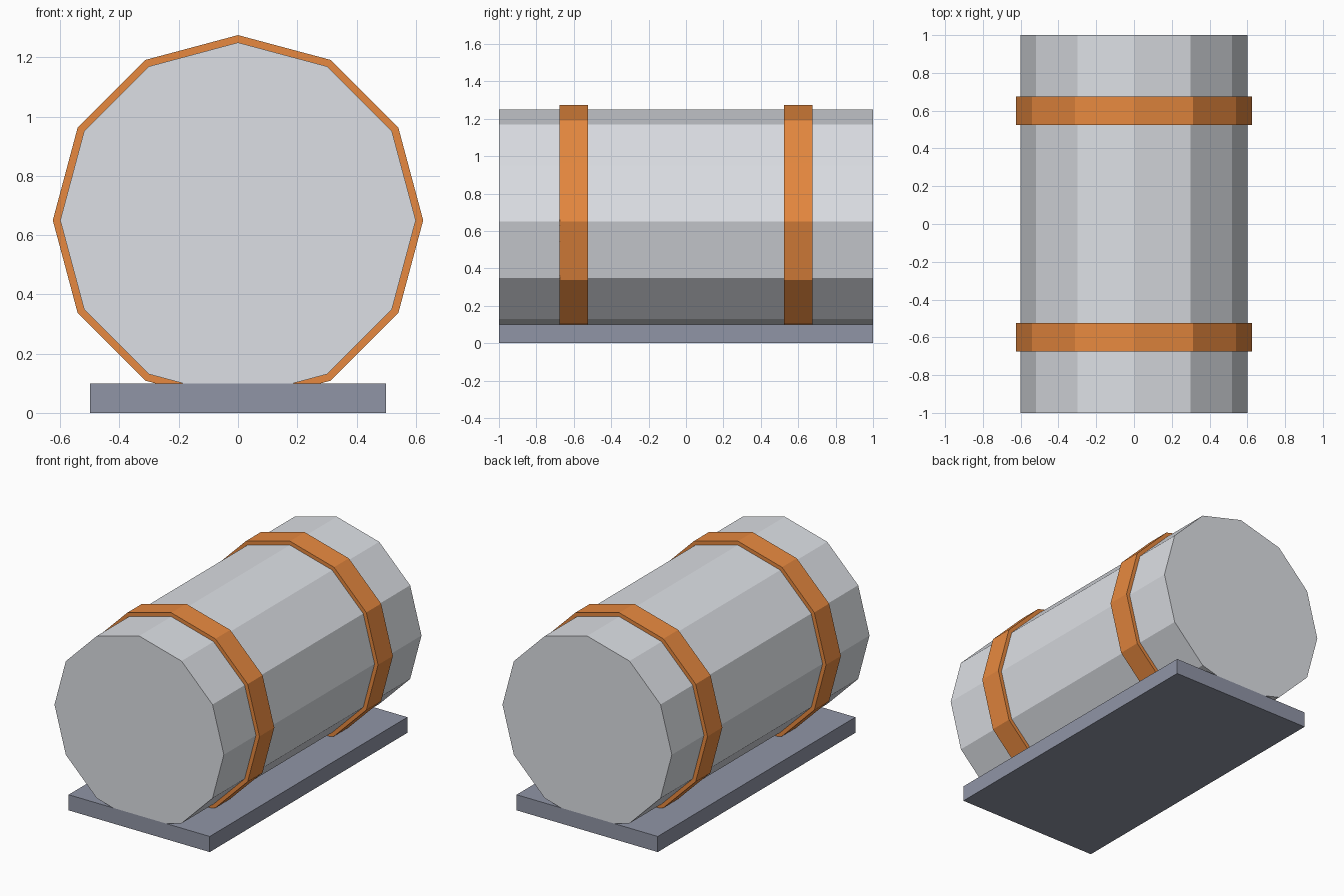
import bpy
import math

if "Cube" in bpy.data.objects:
    bpy.data.objects.remove(bpy.data.objects["Cube"])

SIDES = 12
AXIS_Z = 0.65


def material(name, color):
    mat = bpy.data.materials.new(name)
    mat.diffuse_color = (*color, 1)
    mat.use_nodes = True
    mat.node_tree.nodes["Principled BSDF"].inputs["Base Color"].default_value = mat.diffuse_color
    return mat


def finish(name, mat):
    obj = bpy.context.object
    obj.name = name
    bpy.ops.object.transform_apply(location=False, rotation=True, scale=True)
    obj.data.materials.append(mat)
    return obj


def drum(name, radius, length, y, mat):
    """Twelve-sided cylinder lying along the y axis."""
    bpy.ops.mesh.primitive_cylinder_add(
        vertices=SIDES, radius=radius, depth=length,
        location=(0, y, AXIS_Z), rotation=(math.pi / 2, 0, 0))
    return finish(name, mat)


light_grey = material("light_grey", (0.72, 0.74, 0.78))
slate = material("slate", (0.28, 0.30, 0.38))
orange = material("orange", (0.80, 0.25, 0.05))

# Flat base plate
bpy.ops.mesh.primitive_cube_add(size=1, location=(0, 0, 0.05))
bpy.context.object.scale = (1.0, 2.0, 0.1)
finish("base_plate", slate)

# Tank body, sunk slightly into the plate
drum("tank_body", 0.6, 2.0, 0, light_grey)

# Raised bands around the tank
for label, y in (("front", -0.6), ("rear", 0.6)):
    drum(f"{label}_band", 0.625, 0.15, y, orange)
